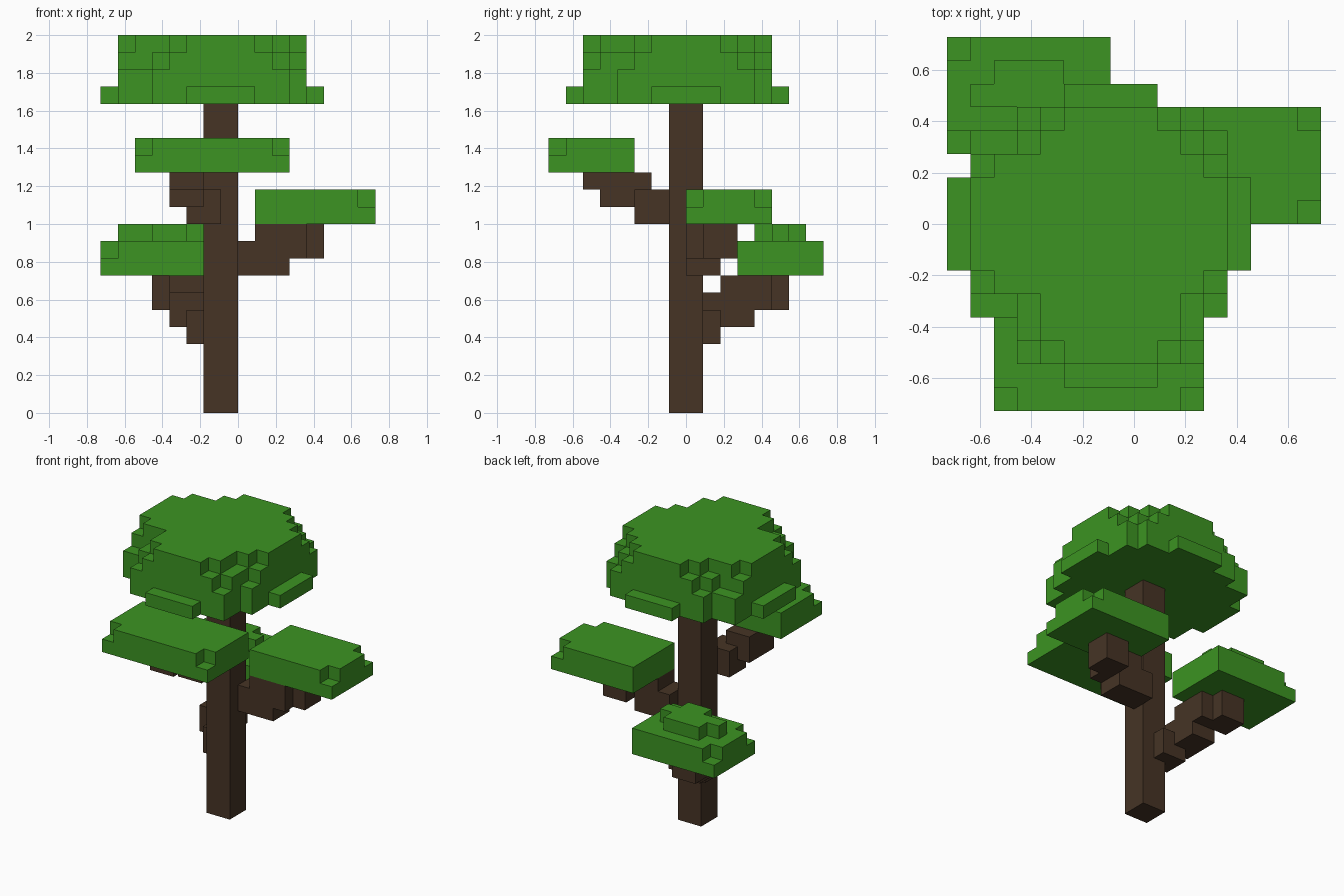
import bpy, bmesh
from mathutils import Vector

cube = bpy.data.objects.get("Cube")
if cube:
    bpy.data.objects.remove(cube, do_unlink=True)

U = 1 / 11  # size of one block


def material(name, rgb):
    m = bpy.data.materials.new(name)
    m.diffuse_color = (*rgb, 1)
    m.use_nodes = True
    b = m.node_tree.nodes["Principled BSDF"]
    b.inputs["Base Color"].default_value = (*rgb, 1)
    b.inputs["Roughness"].default_value = 0.9
    return m


LEAF = material("leaf green", (0.045, 0.296, 0.016))
BARK = material("bark brown", (0.061, 0.034, 0.0185))


def box(x0, x1, y0, y1, z0, z1):
    """Set of unit cells filling a box."""
    return {(x, y, z) for x in range(x0, x1) for y in range(y0, y1) for z in range(z0, z1)}


def boxes(*specs):
    return set().union(*(box(*s) for s in specs))


def build(name, cells, mat):
    """Skin a set of cells with its outer faces only, then merge flat areas."""
    bm = bmesh.new()
    verts = {}

    def vert(p):
        key = tuple(round(c) for c in p)
        if key not in verts:
            verts[key] = bm.verts.new(Vector(key) * U)
        return verts[key]

    for cell in sorted(cells):
        for axis in range(3):
            for side in (0, 1):
                near = list(cell)
                near[axis] += 2 * side - 1
                if tuple(near) in cells:
                    continue
                a, b = (axis + 1) % 3, (axis + 2) % 3
                ring = []
                for da, db in ((0, 0), (1, 0), (1, 1), (0, 1)):
                    p = list(cell)
                    p[axis] += side
                    p[a] += da
                    p[b] += db
                    ring.append(vert(p))
                bm.faces.new(ring if side else ring[::-1])
    bmesh.ops.dissolve_limit(bm, angle_limit=0.01, verts=bm.verts[:], edges=bm.edges[:])
    me = bpy.data.meshes.new(name)
    bm.to_mesh(me)
    bm.free()
    me.materials.append(mat)
    ob = bpy.data.objects.new(name, me)
    bpy.context.collection.objects.link(ob)
    return ob


# Trunk
trunk = box(-2, 0, -1, 1, 0, 18)
build("trunk", trunk, BARK)

# Stepped branches, each a chain of overlapping blocks
branches = {
    "back_branch": [(-3, -1, 0, 2, 4, 6), (-4, -2, 1, 4, 5, 7),
                    (-4, -2, 2, 5, 6, 8), (-5, -3, 4, 6, 6, 8)],
    "left_branch": [(0, 3, 0, 2, 8, 10), (1, 4, 0, 2, 9, 11), (3, 5, 1, 3, 9, 11)],
    "front_branch": [(-3, -1, -3, -1, 11, 13), (-4, -2, -5, -2, 12, 14),
                     (-4, -2, -6, -4, 13, 14)],
}
for name, chain in branches.items():
    build(name, boxes(*chain) - trunk, BARK)

# Crown: rounded layers, wide at the bottom with more corner cut toward the top
crown = boxes(
    (-8, 5, -2, 2, 18, 19), (-3, 1, -7, 6, 18, 19),
    (-7, 4, -4, 4, 18, 20), (-5, 3, -6, 5, 18, 20),
    (-7, 4, -3, 3, 20, 21), (-5, 3, -5, 4, 20, 21), (-4, 2, -6, 5, 20, 21),
    (-7, 4, -2, 2, 21, 22), (-6, 3, -3, 3, 21, 22),
    (-4, 2, -5, 4, 21, 22), (-3, 1, -6, 5, 21, 22))
build("crown_leaves", crown, LEAF)

# Leaf pads on the branches, with notched outer corners
build("front_leaves", boxes((-6, 3, -8, -3, 14, 15), (-6, 3, -7, -3, 15, 16),
                            (-5, 2, -8, -7, 15, 16)), LEAF)
build("left_leaves", boxes((1, 8, 0, 5, 11, 12), (1, 7, 0, 5, 12, 13),
                           (7, 8, 1, 4, 12, 13)), LEAF)
build("back_leaves", boxes((-8, -1, 3, 8, 8, 9), (-8, -1, 4, 7, 9, 10),
                           (-7, -1, 3, 8, 9, 10), (-5, -3, 4, 5, 10, 11),
                           (-7, -2, 5, 6, 10, 11), (-6, -3, 6, 7, 10, 11)), LEAF)
